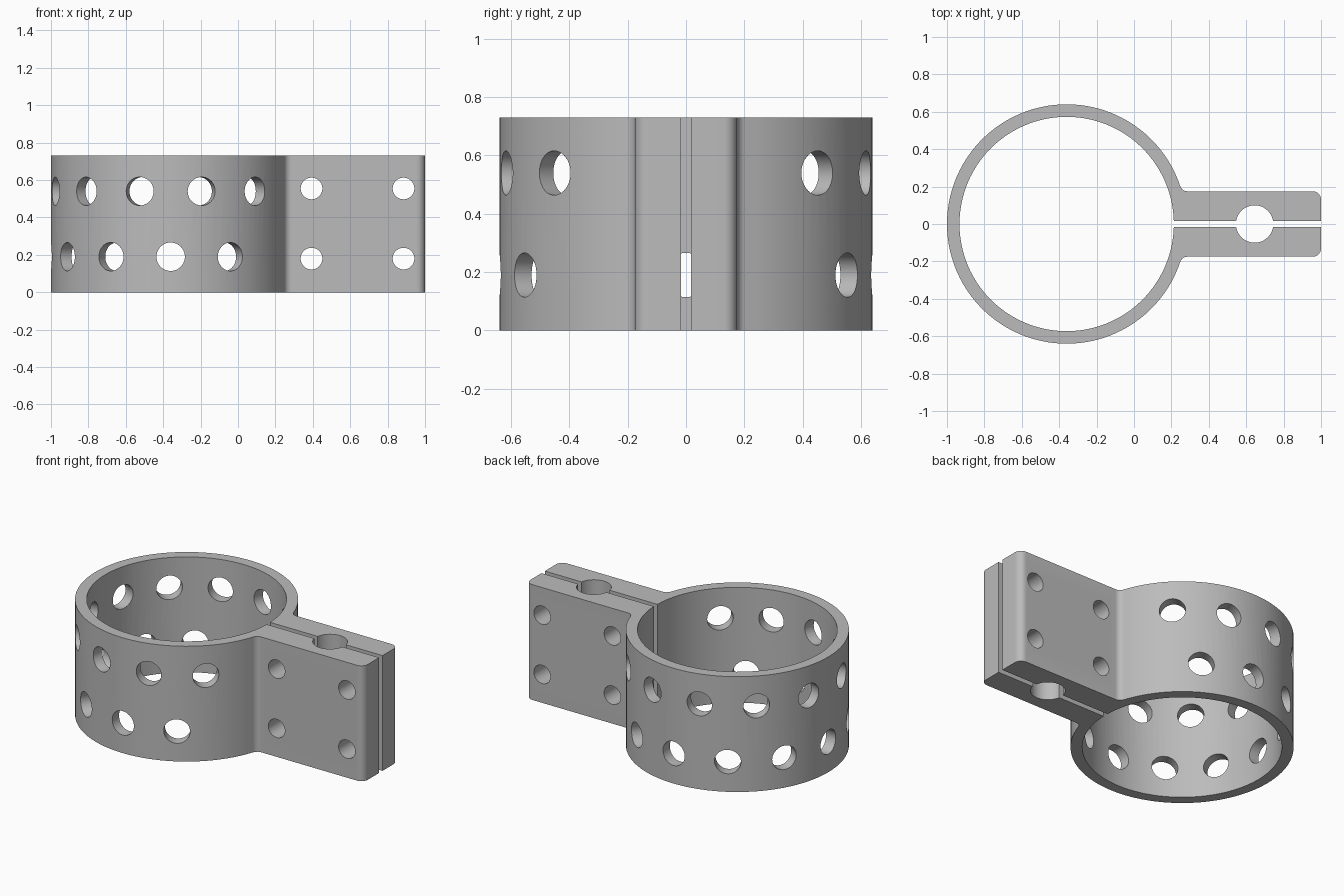
import bpy, bmesh
from math import sin, cos, pi, radians, sqrt, asin, atan2
from mathutils import Matrix, Vector

if "Cube" in bpy.data.objects:
    bpy.data.objects.remove(bpy.data.objects["Cube"], do_unlink=True)

CX, R_OUT, R_IN = -0.36, 0.64, 0.573
HEIGHT, ARM, SLOT, END = 0.73, 0.175, 0.017, 1.0
BORE_X, BORE_R = 0.645, 0.1
FILLET, CORNER = 0.04, 0.045

grey = bpy.data.materials.new("plain grey")
grey.use_nodes = True
colour = (0.5, 0.5, 0.5, 1)
grey.diffuse_color = colour
grey.node_tree.nodes["Principled BSDF"].inputs["Base Color"].default_value = colour


def arc(cx, cy, r, a, b, n):
    return [(cx + r * cos(a + (b - a) * i / n), cy + r * sin(a + (b - a) * i / n))
            for i in range(n + 1)]


def link(name, bm):
    mesh = bpy.data.meshes.new(name)
    bmesh.ops.recalc_face_normals(bm, faces=bm.faces)
    bm.to_mesh(mesh)
    bm.free()
    mesh.materials.append(grey)
    obj = bpy.data.objects.new(name, mesh)
    bpy.context.collection.objects.link(obj)
    return obj


# Half of the clamp outline, from the back of the ring round to the slot
fy = ARM + FILLET
fx = CX + sqrt((R_OUT + FILLET) ** 2 - fy ** 2)
join = atan2(fy, fx - CX)
bore_a = asin(SLOT / BORE_R)
outer = arc(CX, 0, R_OUT, pi, join, 48)
outer += arc(fx, fy, FILLET, pi + join, 1.5 * pi, 8)[1:]
outer += arc(END - CORNER, ARM - CORNER, CORNER, pi / 2, 0, 8)
outer += [(END, SLOT)]
outer += arc(BORE_X, 0, BORE_R, bore_a, pi - bore_a, 24)
inner = arc(CX, 0, R_IN, asin(SLOT / R_IN), pi, 48)
half = outer + inner

# Mirror the half and extrude both as one split clamp
bm = bmesh.new()
mirrored = [(x, -y) for x, y in half]
outline = outer + inner + mirrored[len(outer):-1][::-1] + mirrored[1:len(outer)][::-1]
face = bm.faces.new([bm.verts.new((x, y, 0)) for x, y in outline])
solid = bmesh.ops.extrude_face_region(bm, geom=[face])
bmesh.ops.translate(bm, vec=(0, 0, HEIGHT),
                    verts=[v for v in solid["geom"] if isinstance(v, bmesh.types.BMVert)])
clamp = link("split_ring_clamp", bm)

# Cutters: two staggered rows of ring holes and four bolt holes
bm = bmesh.new()


def drill(centre, direction, radius, depth):
    turn = Vector(direction).to_track_quat("Z", "Y").to_matrix().to_4x4()
    bmesh.ops.create_cone(bm, cap_ends=True, segments=40, radius1=radius, radius2=radius,
                          depth=depth, matrix=Matrix.Translation(centre) @ turn)


for z, first, count in ((0.19, 60, 9), (0.54, 45, 10)):
    for i in range(count):
        a = radians(first + 30 * i)
        drill((CX + 0.6 * cos(a), 0.6 * sin(a), z), (cos(a), sin(a), 0), 0.076, 0.2)
for x in (0.393, 0.885):
    for z in (0.18, 0.555):
        drill((x, 0, z), (0, 1, 0), 0.058, 0.5)
cutter = link("hole_cutter", bm)
cutter.hide_render = True

# Cut the holes, then smooth the curved walls
cut = clamp.modifiers.new("holes", "BOOLEAN")
cut.operation, cut.solver, cut.object = "DIFFERENCE", "EXACT", cutter
bpy.ops.object.select_all(action="DESELECT")
clamp.select_set(True)
bpy.context.view_layer.objects.active = clamp
bpy.ops.object.modifier_apply(modifier="holes")
bpy.data.objects.remove(cutter, do_unlink=True)
bpy.ops.object.shade_smooth_by_angle(angle=radians(30))
